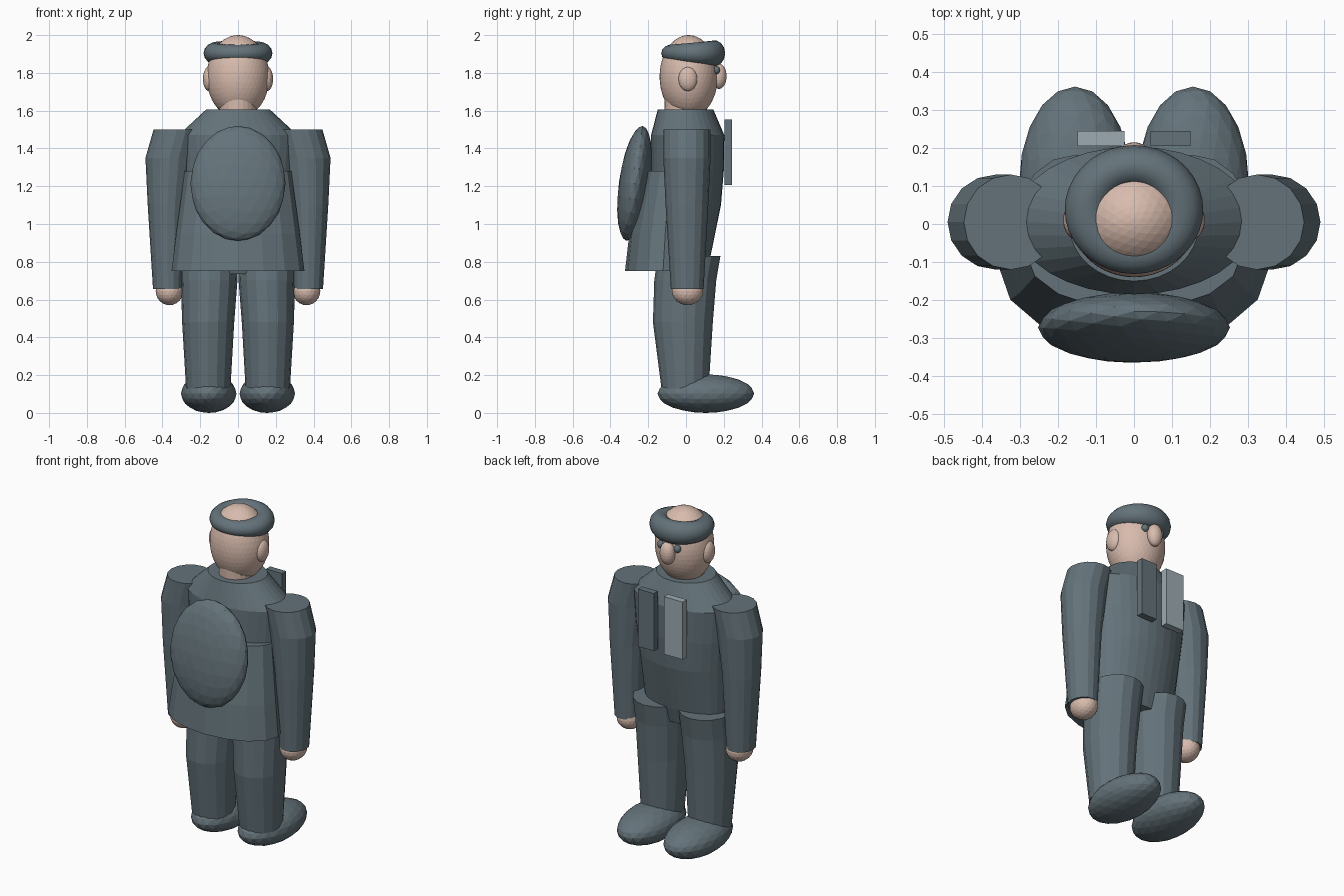
import bpy, bmesh, math
from mathutils import Matrix, Vector

if "Cube" in bpy.data.objects:
    bpy.data.objects.remove(bpy.data.objects["Cube"])


def material(name, rgb):
    m = bpy.data.materials.new(name)
    m.diffuse_color = (*rgb, 1.0)
    m.use_nodes = True
    m.node_tree.nodes["Principled BSDF"].inputs["Base Color"].default_value = m.diffuse_color
    return m


CLOTH = material("slate_cloth", (0.127, 0.171, 0.195))
SKIN = material("skin", (0.69, 0.50, 0.42))
PALE = material("pale_grey", (0.34, 0.41, 0.45))


def finish(name, bm, mat, smooth=False):
    bmesh.ops.recalc_face_normals(bm, faces=bm.faces[:])
    me = bpy.data.meshes.new(name)
    for f in bm.faces:
        f.smooth = smooth
    bm.to_mesh(me)
    bm.free()
    me.materials.append(mat)
    ob = bpy.data.objects.new(name, me)
    bpy.context.collection.objects.link(ob)
    return ob


def ball(name, centre, radii, mat, detail=3, tilt=0.0):
    """Faceted ellipsoid, tilted about x."""
    bm = bmesh.new()
    mtx = (Matrix.Translation(centre) @ Matrix.Rotation(math.radians(tilt), 4, 'X')
           @ Matrix.Diagonal((*radii, 1)))
    bmesh.ops.create_icosphere(bm, subdivisions=detail, radius=1, matrix=mtx)
    return finish(name, bm, mat)


def loft(name, rings, mat, sides=16):
    """Capped tube through ellipses given as (z, x0, x1, y0, y1)."""
    bm = bmesh.new()
    loops = []
    for z, x0, x1, y0, y1 in rings:
        loops.append([bm.verts.new(((x0 + x1) / 2 + (x1 - x0) / 2 * math.cos(a),
                                    (y0 + y1) / 2 + (y1 - y0) / 2 * math.sin(a), z))
                      for a in (2 * math.pi * i / sides for i in range(sides))])
    for lo, hi in zip(loops, loops[1:]):
        for i in range(sides):
            j = (i + 1) % sides
            bm.faces.new((lo[i], lo[j], hi[j], hi[i]))
    bm.faces.new(loops[0][::-1])
    bm.faces.new(loops[-1])
    return finish(name, bm, mat)


def box(name, lo, hi, mat):
    lo, hi = Vector(lo), Vector(hi)
    bm = bmesh.new()
    bmesh.ops.create_cube(bm, size=1, matrix=Matrix.Translation((lo + hi) / 2)
                          @ Matrix.Diagonal((*(hi - lo), 1)))
    return finish(name, bm, mat)


def mirrored(ob):
    """Add the same part on the other side of x = 0."""
    mod = ob.modifiers.new("mirror", 'MIRROR')
    mod.use_axis[0] = True
    mod.use_clip = False
    mod.use_mirror_merge = False


# Jacket body with sloping shoulders
loft("jacket_body", [
    (0.735, -0.24, 0.24, -0.11, 0.105),
    (0.83, -0.26, 0.26, -0.14, 0.13),
    (1.10, -0.28, 0.28, -0.18, 0.185),
    (1.28, -0.30, 0.30, -0.185, 0.20),
    (1.47, -0.315, 0.315, -0.185, 0.203),
    (1.605, -0.17, 0.17, -0.15, 0.145)], CLOTH, 32)

# Coat tail flaring at the back
loft("coat_tail", [
    (0.75, -0.352, 0.352, -0.323, 0.08),
    (0.95, -0.327, 0.327, -0.30, 0.08),
    (1.28, -0.282, 0.282, -0.225, 0.06)], CLOTH)

# Rounded pack on the back
ball("back_pack", (0, -0.272, 1.215), (0.252, 0.083, 0.307), CLOTH, 3, -8)

# Arms and hands
mirrored(loft("arm", [
    (0.655, 0.293, 0.45, -0.08, 0.093),
    (1.10, 0.27, 0.478, -0.108, 0.118),
    (1.35, 0.235, 0.49, -0.12, 0.13),
    (1.50, 0.20, 0.447, -0.12, 0.13)], CLOTH))
mirrored(ball("hand", (0.363, 0.008, 0.645), (0.073, 0.083, 0.075), SKIN))

# Legs and shoes
mirrored(loft("leg", [
    (0.13, 0.04, 0.275, -0.13, 0.12),
    (0.48, 0.02, 0.296, -0.175, 0.142),
    (0.70, 0.003, 0.302, -0.168, 0.16),
    (0.83, 0.0, 0.305, -0.15, 0.182)], CLOTH))
mirrored(ball("shoe", (0.155, 0.105, 0.102), (0.147, 0.256, 0.102), CLOTH))

# Head, neck, ears, nose and eyes
loft("neck", [(1.50, -0.10, 0.10, -0.11, 0.11), (1.66, -0.10, 0.10, -0.115, 0.11)], SKIN, 24)
ball("head", (0, 0.014, 1.78), (0.166, 0.154, 0.22), SKIN, 4)
mirrored(ball("ear", (0.153, 0.01, 1.768), (0.033, 0.05, 0.065), SKIN))
ball("nose", (0, 0.175, 1.782), (0.045, 0.04, 0.067), SKIN)
mirrored(ball("eye", (0.055, 0.16, 1.815), (0.02, 0.02, 0.022), CLOTH))

# Ring of hair, thicker toward the face
bm = bmesh.new()
SEG, TUBE = 36, 14
grid = []
for i in range(SEG):
    a = 2 * math.pi * i / SEG
    thick = 0.057 + 0.011 * math.sin(a)
    row = []
    for k in range(TUBE):
        b = 2 * math.pi * k / TUBE
        r = 0.122 + 0.06 * math.cos(b)
        row.append(bm.verts.new((r * math.cos(a), 0.038 + 0.93 * r * math.sin(a),
                                 1.904 + thick * math.sin(b))))
    grid.append(row)
for i in range(SEG):
    p, q = grid[i], grid[(i + 1) % SEG]
    for k in range(TUBE):
        m = (k + 1) % TUBE
        bm.faces.new((p[k], q[k], q[m], p[m]))
finish("hair_ring", bm, CLOTH, True)

# Chest plates
box("pale_chest_plate", (-0.149, 0.205, 1.207), (-0.025, 0.244, 1.553), PALE)
box("dark_chest_plate", (0.043, 0.205, 1.207), (0.149, 0.244, 1.553), CLOTH)
